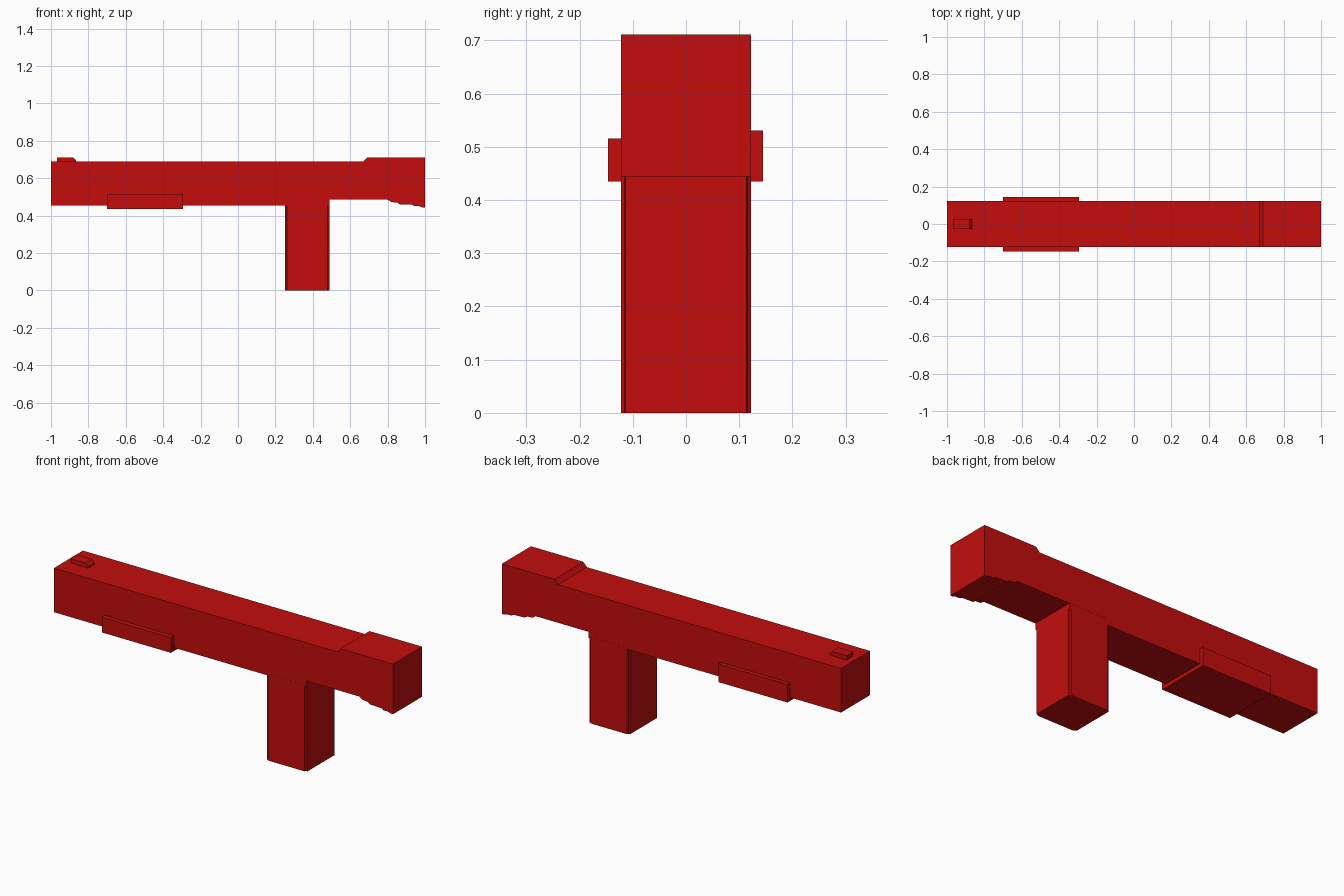
import bpy, bmesh

cube = bpy.data.objects.get("Cube")
if cube:
    bpy.data.objects.remove(cube, do_unlink=True)

red = bpy.data.materials.new("red")
red.use_nodes = True
colour = (0.55, 0.004, 0.004, 1)
red.diffuse_color = colour
red.node_tree.nodes["Principled BSDF"].inputs["Base Color"].default_value = colour


def extrude_outline(name, points, direction, bevel_edges=None):
    """Fill an outline of 3D points and extrude it along a vector."""
    bm = bmesh.new()
    face = bm.faces.new([bm.verts.new(p) for p in points])
    out = bmesh.ops.extrude_face_region(bm, geom=[face], use_keep_orig=True)
    moved = [v for v in out["geom"] if isinstance(v, bmesh.types.BMVert)]
    bmesh.ops.translate(bm, verts=moved, vec=direction)
    bmesh.ops.recalc_face_normals(bm, faces=bm.faces[:])
    mesh = bpy.data.meshes.new(name)
    bm.to_mesh(mesh)
    bm.free()
    mesh.materials.append(red)
    obj = bpy.data.objects.new(name, mesh)
    bpy.context.collection.objects.link(obj)
    return obj


def side_profile(name, points, y0, y1):
    return extrude_outline(name, [(x, y0, z) for x, z in points], (0, y1 - y0, 0))


# Long body with raised rear block and ridged underside
side_profile("body", [
    (-1, 0.453), (0.27, 0.453), (0.27, 0.485), (0.80, 0.485), (0.82, 0.472),
    (0.85, 0.47), (0.865, 0.46), (0.93, 0.458), (0.945, 0.45), (0.97, 0.45),
    (0.985, 0.444), (1, 0.444), (1, 0.711), (0.69, 0.711), (0.67, 0.688),
    (-1, 0.688)], -0.122, 0.122)

# Handle with small stepped corners
corner = [(0.12, 0.114), (0.112, 0.116), (0.108, 0.122)]
outline = []
for sx, sy, step in ((1, 1, 1), (-1, 1, -1), (-1, -1, 1), (1, -1, -1)):
    outline += [(0.37 + sx * x, sy * y, 0) for x, y in corner[::step]]
extrude_outline("handle", outline, (0, 0, 0.46))

# Square collar where the handle meets the body
side_profile("handle_collar", [(0.25, 0.453), (0.49, 0.453), (0.49, 0.49),
                               (0.25, 0.49)], -0.1215, 0.1215)

# Wrap-around fore grip, slightly taller on the back
for name, y0, y1, top in (("fore_grip_front", -0.147, 0, 0.516),
                          ("fore_grip_back", 0, 0.145, 0.531)):
    side_profile(name, [(-0.7, 0.435), (-0.293, 0.435), (-0.293, top),
                        (-0.7, top)], y0, y1)

# Small sight with sloped rear end
side_profile("sight", [(-0.967, 0.68), (-0.865, 0.68), (-0.865, 0.693),
                       (-0.88, 0.711), (-0.967, 0.711)], -0.027, 0.027)
